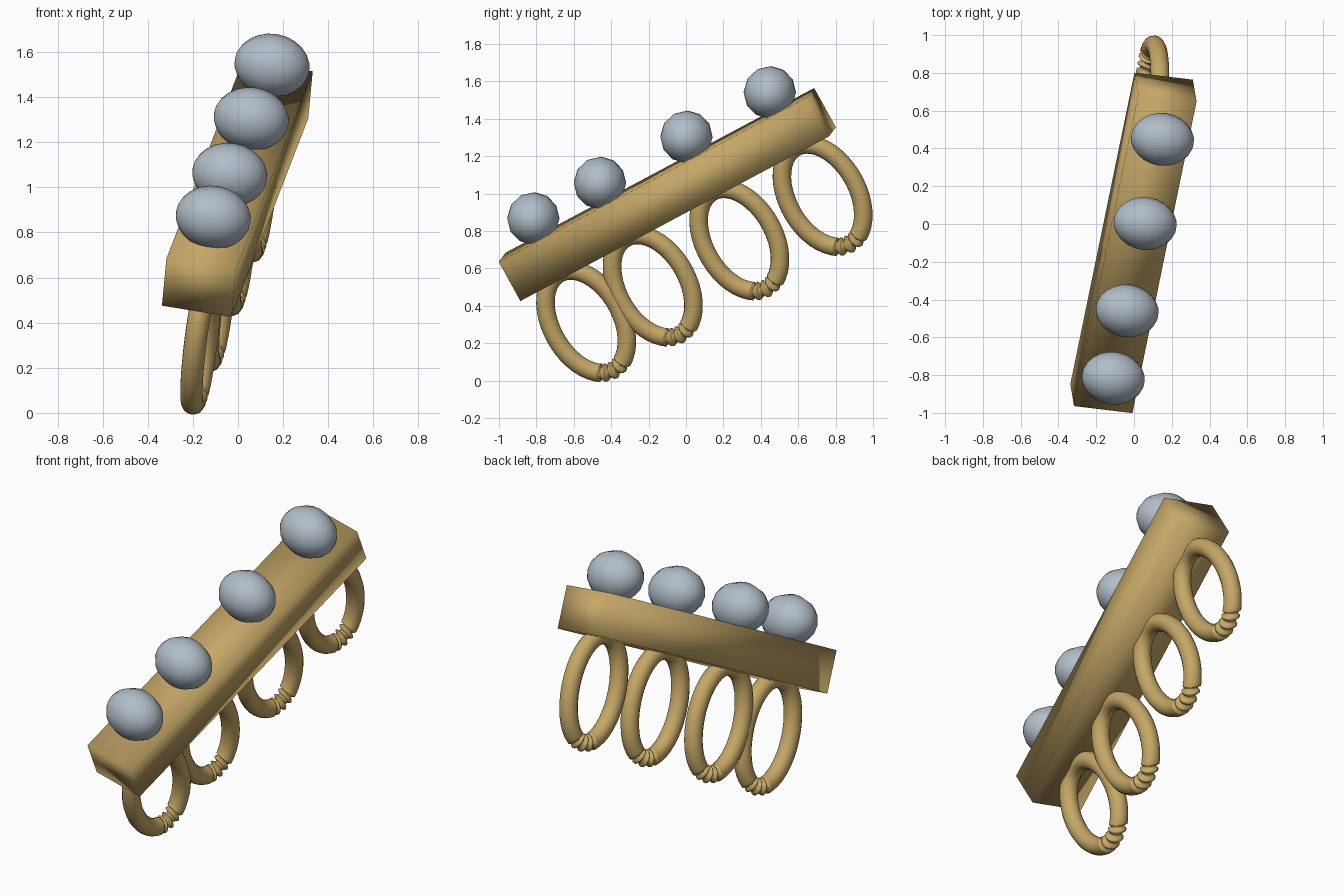
import bpy, bmesh, math
from mathutils import Vector, Matrix

if "Cube" in bpy.data.objects:
    bpy.data.objects.remove(bpy.data.objects["Cube"])

# Tilted frame: X = bar width, Y = bar length, Z = bar thickness
length_dir = Vector((0.34, 1.65, 0.88)).normalized()
up_dir = Vector((0.02, -0.115, 0.21))
up_dir = (up_dir - length_dir * up_dir.dot(length_dir)).normalized()
width_dir = length_dir.cross(up_dir)
frame = Matrix((width_dir, length_dir, up_dir)).transposed().to_4x4()
frame.translation = (-0.003, -0.10, 0.995)


def material(name, color):
    m = bpy.data.materials.new(name)
    m.diffuse_color = (*color, 1)
    m.use_nodes = True
    m.node_tree.nodes["Principled BSDF"].inputs["Base Color"].default_value = m.diffuse_color
    return m


gold = material("gold", (0.56, 0.385, 0.135))
silver = material("silver_blue", (0.44, 0.51, 0.58))


def add_object(name, bm, mat):
    bmesh.ops.recalc_face_normals(bm, faces=bm.faces)
    for f in bm.faces:
        f.smooth = True
    mesh = bpy.data.meshes.new(name)
    bm.to_mesh(mesh)
    bm.free()
    mesh.materials.append(mat)
    ob = bpy.data.objects.new(name, mesh)
    ob.matrix_world = frame
    bpy.context.collection.objects.link(ob)
    return ob


# Softly shaded rectangular bar
bm = bmesh.new()
bmesh.ops.create_cube(bm, size=1, matrix=Matrix.Diagonal((0.315, 1.90, 0.24, 1)))
add_object("bar", bm, gold)


def add_stud(name, y):
    # Ellipsoid stud with its poles across the bar
    bm = bmesh.new()
    shape = (Matrix.Translation((0, y, 0.225)) @ Matrix.Diagonal((0.168, 0.14, 0.14, 1))
             @ Matrix.Rotation(math.pi / 2, 4, 'Y'))
    bmesh.ops.create_uvsphere(bm, u_segments=12, v_segments=12, radius=1, matrix=shape)
    add_object(name, bm, silver)


def tube_radius(u):
    # Full tube, pinched into three ridges around the twisted joint
    if abs(u) > 0.066:
        return 0.05
    return 0.05 * (0.80 + 0.20 * math.cos(2 * math.pi * u / 0.042))


def add_ring(name, y, sides=16):
    # Oval finger ring with a twisted joint at the bottom
    a, b, joint = 0.189, 0.297, 0.48
    coarse = [joint + (2 * math.pi - 2 * joint) * i / 36 for i in range(37)]
    fine = [-joint + 2 * joint * i / 40 for i in range(1, 40)]
    bm = bmesh.new()
    loops = []
    for t in coarse + fine:
        center = Vector((0, y + a * math.sin(t), -0.397 - b * math.cos(t)))
        normal = Vector((0, b * math.sin(t), -a * math.cos(t))).normalized()
        u = a * math.atan2(math.sin(t), math.cos(t))
        loop = []
        for k in range(sides):
            p = 2 * math.pi * k / sides
            r = tube_radius(u + 0.012 * math.sin(p))
            loop.append(bm.verts.new(center + normal * (r * math.cos(p))
                                     + Vector((r * math.sin(p), 0, 0))))
        loops.append(loop)
    for i, l0 in enumerate(loops):
        l1 = loops[(i + 1) % len(loops)]
        for k in range(sides):
            j = (k + 1) % sides
            bm.faces.new((l0[k], l0[j], l1[j], l1[k]))
    add_object(name, bm, gold)


# Matching stud and ring at each finger position
for n, y in enumerate((-0.70, -0.29, 0.243, 0.756), 1):
    add_stud(f"stud_{n}", y)
    add_ring(f"finger_ring_{n}", y - 0.02)
